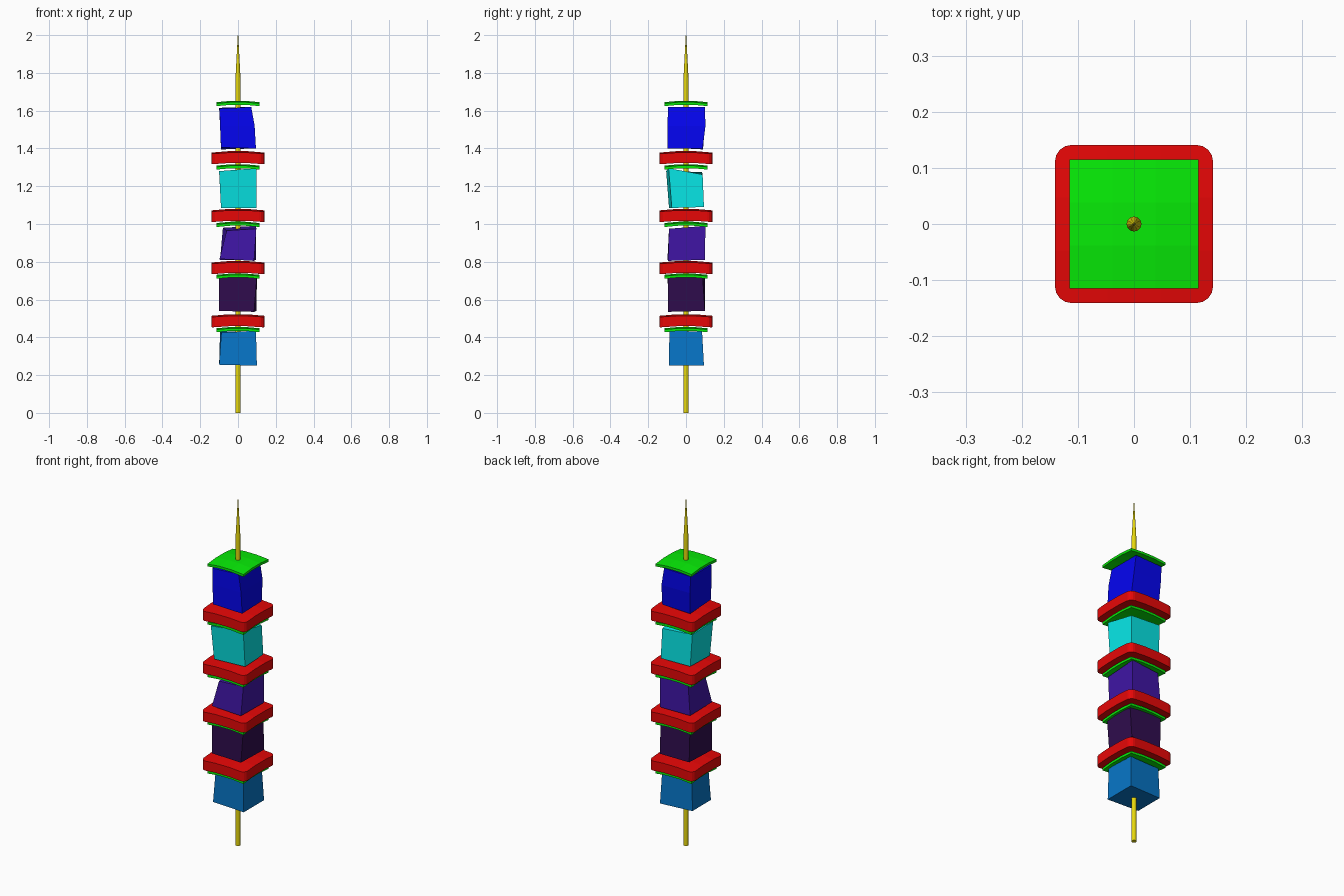
import bpy, bmesh, math

if "Cube" in bpy.data.objects:
    bpy.data.objects.remove(bpy.data.objects["Cube"])


def material(name, rgb):
    """Material from display colour values."""
    m = bpy.data.materials.new(name)
    m.diffuse_color = (*[c ** 2.2 for c in rgb], 1)
    m.use_nodes = True
    m.node_tree.nodes["Principled BSDF"].inputs["Base Color"].default_value = m.diffuse_color
    return m


def add_object(name, bm, mat):
    bmesh.ops.recalc_face_normals(bm, faces=bm.faces)
    me = bpy.data.meshes.new(name)
    bm.to_mesh(me)
    bm.free()
    me.materials.append(mat)
    ob = bpy.data.objects.new(name, me)
    bpy.context.collection.objects.link(ob)
    return ob


def loft(name, rings, mat):
    """Closed skin through rings of equal length."""
    bm = bmesh.new()
    loops = [[bm.verts.new(p) for p in r] for r in rings]
    n = len(loops[0])
    for a, b in zip(loops, loops[1:]):
        for i in range(n):
            j = (i + 1) % n
            bm.faces.new((a[i], a[j], b[j], b[i]))
    bm.faces.new(loops[0])
    bm.faces.new(loops[-1])
    return add_object(name, bm, mat)


def slab(name, half, z, thick, arch, corner, mat):
    """Square slice on a 3x3 grid, domed so the corners sag most."""
    bm = bmesh.new()
    bmesh.ops.create_grid(bm, x_segments=3, y_segments=3, size=half)
    if corner:
        tips = [v for v in bm.verts if len(v.link_edges) == 2]
        bmesh.ops.bevel(bm, geom=tips, offset=corner, segments=4,
                        profile=0.5, affect='VERTICES')
    for v in bm.verts:
        r2 = (v.co.x ** 2 + v.co.y ** 2) / half ** 2
        v.co.z = z - arch * (r2 - .22) / 1.78
    ex = bmesh.ops.extrude_face_region(bm, geom=bm.faces[:])
    for v in ex["geom"]:
        if isinstance(v, bmesh.types.BMVert):
            v.co.z -= thick
    return add_object(name, bm, mat)


# Skewer with a sharpened tip
def circle(r, z, n=12):
    return [(r * math.cos(2 * math.pi * i / n),
             r * math.sin(2 * math.pi * i / n), z) for i in range(n)]


loft("skewer", [circle(.0135, 0), circle(.0135, 1.77), circle(.0012, 2)],
     material("wood", (.90, .84, .08)))

# Uneven chunks: corner rings in the order front left, front right,
# back right, back left
loft("chunk_1", [
    [(-.10, -.085, .255), (.10, -.09, .25), (.10, .095, .25), (-.10, .085, .255)],
    [(-.088, -.08, .425), (.095, -.088, .435), (.093, .085, .43), (-.095, .08, .43)],
], material("light_blue", (.06, .46, .78)))
loft("chunk_2", [
    [(-.10, -.095, .54), (.085, -.095, .535), (.098, .10, .54), (-.09, .10, .54)],
    [(-.10, -.097, .72), (.10, -.095, .722), (.10, .088, .72), (-.095, .10, .72)],
], material("dark_plum", (.20, .08, .31)))
loft("chunk_3", [
    [(-.098, -.098, .815), (.085, -.095, .805), (.095, .10, .81), (-.095, .098, .81)],
    [(-.06, -.088, .965), (.097, -.09, .975), (.095, .103, .99), (-.08, .095, .98)],
], material("purple", (.26, .11, .65)))
loft("chunk_4", [
    [(-.09, -.09, 1.085), (.098, -.075, 1.085), (.095, .095, 1.09), (-.09, .09, 1.09)],
    [(-.10, -.105, 1.28), (.098, -.092, 1.295), (.09, .088, 1.262), (-.10, .085, 1.275)],
], material("cyan", (.06, .90, .90)))
loft("chunk_5", [
    [(-.09, -.098, 1.405), (.095, -.098, 1.40), (.09, .088, 1.40), (-.09, .09, 1.395)],
    [(-.095, -.098, 1.52), (.088, -.098, 1.52), (.085, .103, 1.52), (-.095, .10, 1.52)],
    [(-.098, -.095, 1.61), (.07, -.095, 1.62), (.07, .10, 1.62), (-.10, .10, 1.615)],
], material("blue", (.05, .05, .94)))

# Thick rounded red slices
red = material("red", (.90, .06, .06))
for i, z in enumerate((.522, .804, 1.080, 1.386)):
    slab(f"red_slice_{i + 1}", .141, z, .055, .016, .03, red)

# Thin square green slices
green = material("green", (.06, .92, .06))
for i, z in enumerate((.455, .738, 1.012, 1.316, 1.652)):
    slab(f"green_slice_{i + 1}", .115, z, .014, .014, 0, green)
